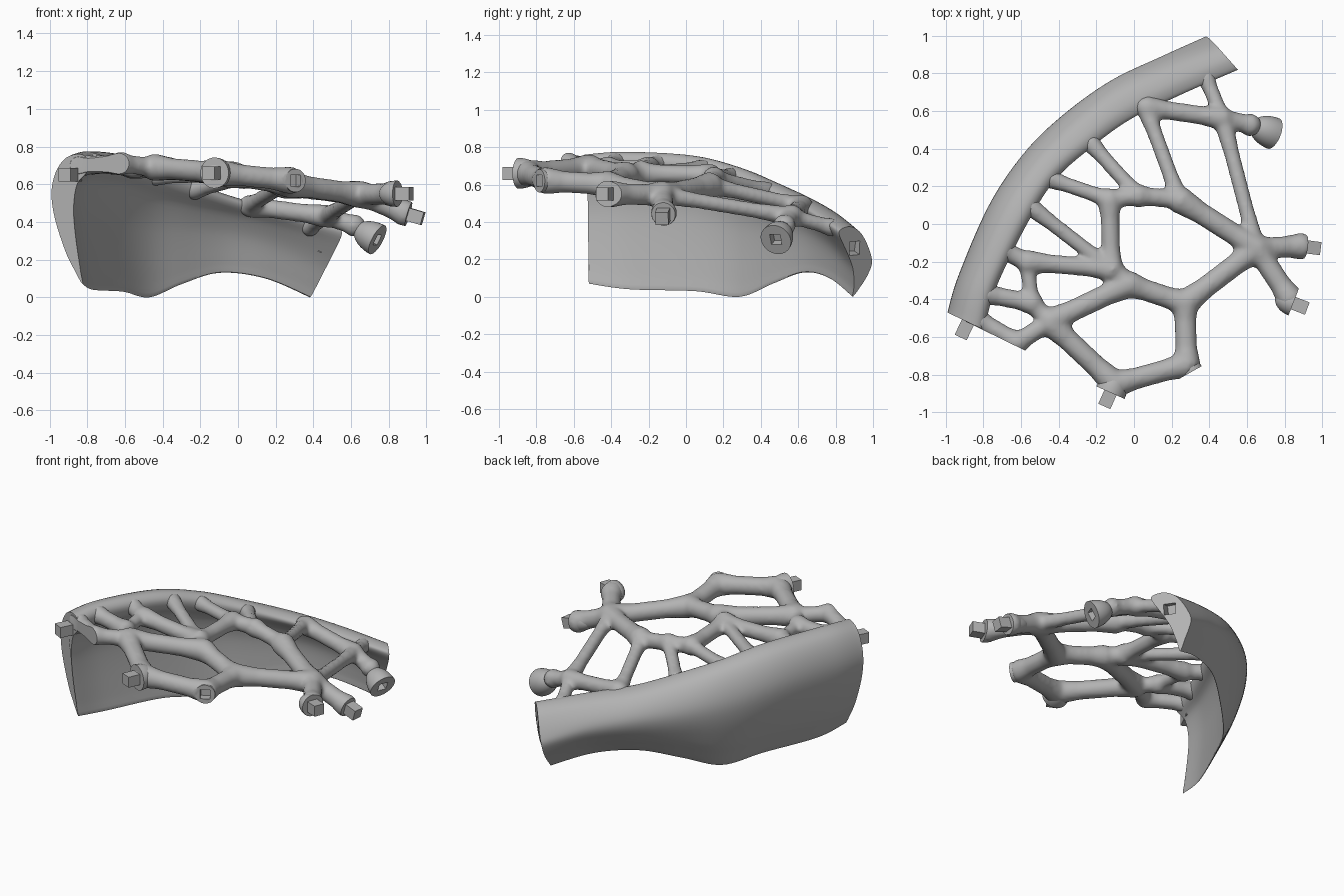
import bpy, bmesh
from mathutils import Vector, Matrix

if "Cube" in bpy.data.objects:
    bpy.data.objects.remove(bpy.data.objects["Cube"], do_unlink=True)

grey = bpy.data.materials.new("plain grey")
grey.use_nodes = True
grey.diffuse_color = (0.45, 0.45, 0.45, 1)
grey.node_tree.nodes["Principled BSDF"].inputs["Base Color"].default_value = grey.diffuse_color


def finish(name, bm):
    bmesh.ops.recalc_face_normals(bm, faces=bm.faces)
    mesh = bpy.data.meshes.new(name)
    bm.to_mesh(mesh)
    bm.free()
    mesh.materials.append(grey)
    ob = bpy.data.objects.new(name, mesh)
    bpy.context.collection.objects.link(ob)
    return ob


def select(ob):
    bpy.ops.object.select_all(action="DESELECT")
    ob.select_set(True)
    bpy.context.view_layer.objects.active = ob


def smooth(ob):
    select(ob)
    bpy.ops.object.shade_smooth_by_angle(angle=0.7)


def frame(centre, axis):
    rot = Vector(axis).to_track_quat("Z", "Y").to_matrix().to_4x4()
    return Matrix.Translation(centre) @ rot


def cone(bm, a, b, ra, rb, sides=20):
    bmesh.ops.create_cone(bm, cap_ends=True, segments=sides, radius1=ra, radius2=rb,
                          depth=(b - a).length, matrix=frame((a + b) / 2, b - a))


def box(name, centre, axis, size):
    bm = bmesh.new()
    bmesh.ops.create_cube(bm, size=1, matrix=frame(centre, axis) @ Matrix.Diagonal((*size, 1)))
    return finish(name, bm)


def dome(name, face, axis, radius, depth):
    # Half an ellipsoid with its flat side facing along the axis
    bm = bmesh.new()
    bmesh.ops.create_uvsphere(bm, u_segments=32, v_segments=20, radius=1)
    bmesh.ops.delete(bm, geom=[v for v in bm.verts if v.co.z > .01], context="VERTS")
    rim = [v for v in bm.verts if v.is_boundary]
    bm.faces.new(sorted(rim, key=lambda v: Vector((1, 0)).angle_signed(v.co.xy)))
    bm.transform(frame(face, axis) @ Matrix.Diagonal((radius, radius, depth, 1)))
    return finish(name, bm)


def cut(ob, centre, axis, size):
    cutter = box("cutter", centre, axis, size)
    mod = ob.modifiers.new("cut", "BOOLEAN")
    mod.operation, mod.object, mod.solver = "DIFFERENCE", cutter, "EXACT"
    select(ob)
    bpy.ops.object.modifier_apply(modifier=mod.name)
    bpy.data.objects.remove(cutter, do_unlink=True)


def spline(pts, steps, closed):
    n, out = len(pts), []
    for i in range(n if closed else n - 1):
        p = [pts[j % n] if closed else pts[min(max(j, 0), n - 1)] for j in range(i - 1, i + 3)]
        for k in range(steps):
            t = k / steps
            out.append(p[1] + ((p[2] - p[0]) * t + (2*p[0] - 5*p[1] + 4*p[2] - p[3]) * t**2
                               + (3*p[1] - p[0] - 3*p[2] + p[3]) * t**3) / 2)
    return out if closed else out + [pts[-1]]


# Curved wall: outer edge, inner edge, top and bottom height at each station
stations = [((-.99, -.47), (-.80, -.56), .76, .07), ((-.93, -.27), (-.74, -.34), .775, .04),
            ((-.77, .10), (-.57, .01), .755, .03), ((-.59, .37), (-.42, .24), .695, .0),
            ((-.39, .57), (-.23, .41), .62, .07), ((-.13, .76), (-.02, .56), .54, .13),
            ((.14, .89), (.25, .69), .465, .10), ((.39, 1), (.55, .82), .375, 0)]
front_section = [(.87, 0), (.62, .12), (.38, .26), (.1, .5), (0, .7), (.12, .86), (.4, .97),
                 (.8, 1), (1.02, .95), (.98, .86), (.72, .77), (.62, .6), (.66, .4), (.8, .12)]
back_section = [(.38, 0), (.2, .18), (.08, .32), (0, .47), (.05, .6), (.2, .78), (.4, .93),
                (.68, 1), (.96, .96), (1, .88), (.85, .72), (.65, .52), (.52, .35), (.42, .12)]
front_lean, back_lean = Vector((0, .03)), Vector((-.07, -.04))
rings = []
for k, (o, i, top, low) in enumerate(stations):
    o, i, w = Vector(o), Vector(i), (k / (len(stations) - 1)) ** 2
    lean = front_lean.lerp(back_lean, w)
    ring = []
    for f, b in zip(front_section, back_section):
        s, t = Vector(f).lerp(Vector(b), w)
        ring.append(Vector((*(o + (i - o) * s + lean * (1 - t)**3), low + (top - low) * t)))
    rings.append(spline(ring, 4, True))
lines = [spline(list(line), 8, False) for line in zip(*rings)]
bm = bmesh.new()
grid = [[bm.verts.new(p) for p in line] for line in lines]
for a, b in zip(grid, grid[1:] + grid[:1]):
    for j in range(len(a) - 1):
        bm.faces.new((a[j], a[j + 1], b[j + 1], b[j]))
for end in (0, -1):
    bm.faces.new([line[end] for line in grid])
wall = finish("curved_wall", bm)
cut(wall, (.47, .90, .26), (.85, .44, -.3), (.07, .07, .12))
smooth(wall)

# Branching lattice: joints, then struts with a radius each
joints = {
    "rim0": (-.84, -.50, .70), "rim1": (-.79, -.37, .71), "rim2": (-.69, -.14, .705),
    "rim3": (-.56, .10, .685), "rim4": (-.45, .24, .64), "rim5": (-.235, .435, .565),
    "rim6": (.06, .62, .485), "rim8": (.38, .78, .37),
    "corner": (-.62, -.63, .71), "west": (-.45, -.52, .69), "small": (-.54, -.42, .69),
    "fork": (-.57, -.20, .69), "hub": (-.12, -.24, .66), "centre": (-.03, -.32, .65),
    "upper": (-.13, .13, .65), "ridge": (.02, .15, .635), "bend": (.24, .13, .595),
    "back": (.47, .56, .43), "elbow": (.62, .525, .38), "east": (.65, -.13, .545),
    "south": (.27, -.42, .60), "front_east": (.28, -.745, .62), "front_west": (-.10, -.85, .66),
    "tip_high": (.83, -.40, .55), "tip_low": (.89, -.118, .445)}
struts = {
    .05: ["rim0 corner", "corner west", "west small", "rim1 small", "rim2 fork", "fork hub",
          "upper ridge", "ridge bend", "hub upper", "back elbow", "rim6 back"],
    .041: ["fork small", "rim3 hub", "rim4 upper", "rim5 ridge", "rim6 bend", "rim8 back",
           "back east"],
    .058: ["hub centre", "west centre", "centre south", "bend east", "south east",
           "west front_west", "south front_east", "front_east front_west", "east tip_high",
           "east tip_low"]}
bm = bmesh.new()
for r, names in struts.items():
    for pair in names:
        a, b = (Vector(joints[n]) for n in pair.split())
        c, d = a.lerp(b, .28), a.lerp(b, .72)
        cone(bm, a, c, r * 1.28, r)
        cone(bm, c, d, r, r)
        cone(bm, d, b, r, r * 1.28)
        for p in (a, b):
            bmesh.ops.create_icosphere(bm, subdivisions=2, radius=r * 1.22,
                                       matrix=Matrix.Translation(p))
lattice = finish("branching_lattice", bm)
mod = lattice.modifiers.new("blend", "REMESH")
mod.mode, mod.voxel_size = "VOXEL", .013
soft = lattice.modifiers.new("soften", "SMOOTH")
soft.iterations, soft.factor = 10, .5
select(lattice)
for name in ("blend", "soften"):
    bpy.ops.object.modifier_apply(modifier=name)
# Flat trim level with the wall's front end
outward = Vector((-.44, -.90, 0)).normalized()
cut(lattice, Vector((-.80, -.563, .7)) + outward * .15, outward, (.6, .6, .3))

# Flat connector ends: face centre, direction, radius, depth, and whether it holds a peg
ends = [("front_west_end", (-.125, -.895, .66), (-.4, -.9, 0), .082, .13, True),
        ("front_east_end", (.305, -.785, .62), (.49, -.87, 0), .062, .12, False),
        ("back_end", (.74, .48, .305), (.83, -.33, -.45), .086, .14, False),
        ("high_tip_end", (.845, -.42, .55), (.93, -.36, 0), .07, .10, True),
        ("low_tip_end", (.905, -.12, .44), (.95, -.12, -.28), .062, .15, True)]
for name, face, axis, radius, depth, peg in ends:
    face, axis = Vector(face), Vector(axis).normalized()
    ob = dome(name, face, axis, radius, depth)
    cut(lattice, face + axis * .05, axis, (.2, .2, .1))
    if peg:
        box(name + "_peg", face + axis * .015, axis, (.07, .07, .13))
    else:
        for part in (ob, lattice):
            cut(part, face, axis, (.06, .06, .1))
    smooth(ob)
smooth(lattice)

# Peg on the front end of the wall
box("wall_peg", Vector((-.885, -.53, .65)) + outward * .01, outward, (.07, .07, .14))
